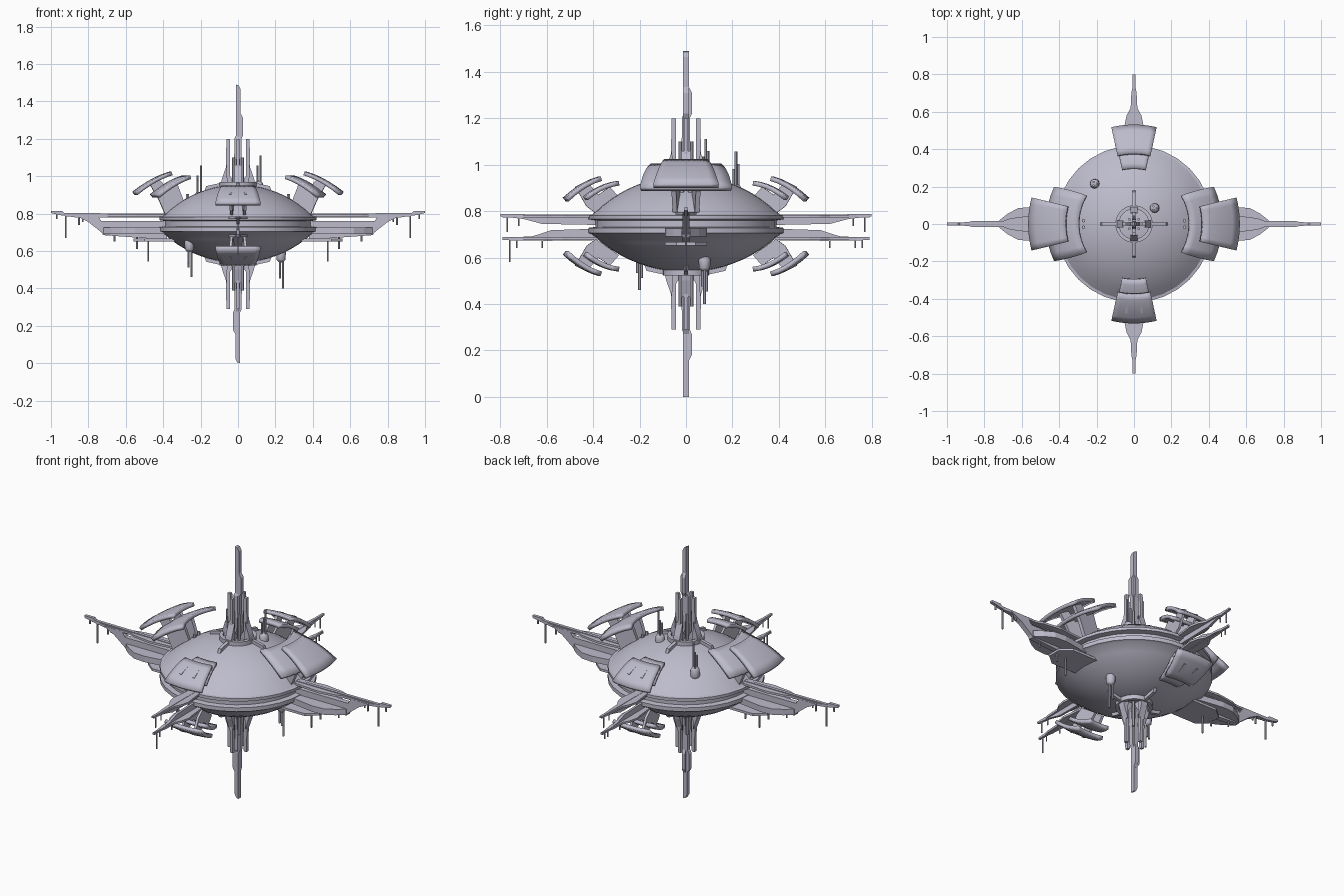
import bpy, bmesh, math
from mathutils import Matrix, Vector

cube = bpy.data.objects.get("Cube")
if cube:
    bpy.data.objects.remove(cube, do_unlink=True)

metal = bpy.data.materials.new("pale_grey_metal")
metal.use_nodes = True
color = (0.51, 0.50, 0.60, 1)
metal.diffuse_color = color
metal.node_tree.nodes["Principled BSDF"].inputs["Base Color"].default_value = color

MID = 0.745    # height of the hull's middle
SIDES = {"left": 0, "back": 90, "right": 180, "front": 270}


def finish(name, bm, turn=0, flip=None, smooth=False):
    """Turn about z, optionally mirror in height, and make the object."""
    if flip is not None:
        for v in bm.verts:
            v.co.z = 2 * flip - v.co.z
    bm.transform(Matrix.Rotation(math.radians(turn), 4, 'Z'))
    bmesh.ops.recalc_face_normals(bm, faces=bm.faces)
    mesh = bpy.data.meshes.new(name)
    bm.to_mesh(mesh)
    bm.free()
    mesh.materials.append(metal)
    ob = bpy.data.objects.new(name, mesh)
    bpy.context.collection.objects.link(ob)
    if smooth:
        bpy.ops.object.select_all(action='DESELECT')
        ob.select_set(True)
        bpy.context.view_layer.objects.active = ob
        bpy.ops.object.shade_smooth_by_angle(angle=math.radians(30))
    return ob


def extrude(points, depth):
    bm = bmesh.new()
    face = bm.faces.new([bm.verts.new(p) for p in points])
    out = bmesh.ops.extrude_face_region(bm, geom=[face])
    moved = [g for g in out["geom"] if isinstance(g, bmesh.types.BMVert)]
    bmesh.ops.translate(bm, verts=moved, vec=depth)
    return bm


def blade(name, profile, thick, turn=0, flip=None, offset=0):
    """Upright plate from (outward, height) points."""
    bm = extrude([(u, offset - thick / 2, z) for u, z in profile], (0, thick, 0))
    return finish(name, bm, turn, flip)


def deck(name, half, low, high, turn=0, flip=None):
    """Level plate from (outward, half width) points, symmetrical."""
    pts = [(u, w, low) for u, w in half] + [(u, -w, low) for u, w in reversed(half)]
    return finish(name, extrude(pts, (0, 0, high - low)), turn, flip)


def rod(name, x, y, low, high, radius, turn=0, flip=None, sides=6):
    bm = bmesh.new()
    bmesh.ops.create_cone(bm, cap_ends=True, segments=sides, radius1=radius, radius2=radius,
                          depth=high - low,
                          matrix=Matrix.Translation((x, y, (low + high) / 2)))
    return finish(name, bm, turn, flip)


def lathe(name, profile, steps=32, closed=False, flip=None):
    bm = bmesh.new()
    vs = [bm.verts.new((r, 0, z)) for r, z in profile]
    pairs = list(zip(vs, vs[1:])) + ([(vs[-1], vs[0])] if closed else [])
    edges = [bm.edges.new(p) for p in pairs]
    bmesh.ops.spin(bm, geom=vs + edges, cent=(0, 0, 0), axis=(0, 0, 1),
                   angle=math.tau, steps=steps)
    bmesh.ops.remove_doubles(bm, verts=bm.verts, dist=0.0005)
    return finish(name, bm, flip=flip, smooth=True)


def shield(name, radii, angles, heights, turn, flip=None):
    """Curved armour plate: a domed sector of a ring."""
    bm = bmesh.new()
    rows, cols = 5, 8
    grid = []
    for i in range(rows + 1):
        t = i / rows
        r = radii[0] + t * (radii[1] - radii[0])
        half = math.radians(angles[0] + t * (angles[1] - angles[0]))
        z = heights[0] + t * (heights[1] - heights[0]) + 0.05 * t * (1 - t)
        arc = [half * (2 * j / cols - 1) for j in range(cols + 1)]
        grid.append([bm.verts.new((r * math.cos(a), r * math.sin(a), z)) for a in arc])
    for a, b in zip(grid, grid[1:]):
        for j in range(cols):
            bm.faces.new((a[j], a[j + 1], b[j + 1], b[j]))
    ob = finish(name, bm, turn, flip, smooth=True)
    mod = ob.modifiers.new("thickness", 'SOLIDIFY')
    mod.thickness = 0.02
    mod.offset = 0


# Lens-shaped hull with two rims and a groove
def cap(edge, base, height, count=10):
    big = (edge ** 2 + height ** 2) / (2 * abs(height))
    sign = math.copysign(1, height)
    radii = [edge * i / count for i in range(count + 1)]
    return [(r, base + height - sign * (big - math.sqrt(big ** 2 - r * r))) for r in radii]


top = cap(0.405, 0.785, 0.168)
bottom = cap(0.405, 0.70, -0.162)
groove = [(0.42, 0.782), (0.42, 0.765), (0.39, 0.76), (0.39, 0.732), (0.42, 0.728), (0.42, 0.705)]
lathe("hull", top + groove + bottom[::-1])

# Upper and lower masts; the lower one is turned half round
mast = [(-0.012, 0.9), (-0.03, 1.0), (-0.02, 1.12), (-0.02, 1.2), (-0.01, 1.22), (-0.01, 1.49),
        (0.004, 1.485), (0.014, 1.465), (0.014, 1.335), (0.028, 1.31), (0.028, 1.22),
        (0.018, 1.2), (0.018, 1.1), (0.03, 1.0), (0.012, 0.9)]
for label, flip, turn in (("upper", None, 0), ("lower", MID, 180)):
    blade(label + "_mast", mast, 0.024, turn, flip)
    blade(label + "_mast_cross", [(u * 0.9, min(z, 1.34)) for u, z in mast], 0.02, 90, flip)
    lathe(label + "_mast_collar", [(0.08, 0.92), (0.10, 0.92), (0.10, 0.968), (0.08, 0.968)],
          24, True, flip)
    fin = [(0.02, 0.92), (0.18, 0.92), (0.17, 0.947), (0.09, 0.965), (0.065, 1.03),
           (0.062, 1.2), (0.044, 1.2), (0.042, 1.0), (0.02, 0.97)]
    for k in range(4):
        blade(label + "_mast_fin", fin, 0.018, 90 * k, flip)
        blade(label + "_fin_root", [(0.055, 0.92), (0.1, 0.92), (0.085, 0.99), (0.06, 1.06)],
              0.04, 90 * k, flip)
        rod(label + "_mast_rod", 0.035, 0, 0.93, 1.1, 0.008, 45 + 90 * k, flip)

# Armour plates on bracket arms
arm = [(0.29, 0.86), (0.39, 0.79), (0.43, 0.88), (0.48, 0.965), (0.43, 0.99),
       (0.38, 0.93), (0.33, 0.965)]
small_arm = [(u, z - 0.06 * (z > 0.87)) for u, z in arm]
for side, turn in SIDES.items():
    if side in ("left", "right"):
        shield(side + "_outer_shield", (0.365, 0.56), (15, 14.5), (1.015, 0.908), turn)
        shield(side + "_inner_shield", (0.295, 0.465), (31, 25), (0.995, 0.895), turn)
        for s in (-1, 1):
            blade(side + "_shield_arm", arm, 0.02, turn + 7 * s)
            rod(side + "_shield_peg", 0.27, 0.018 * s, 0.86, 0.905, 0.01, turn)
    else:
        for label, flip in (("upper", None), ("lower", 0.735)):
            name = side + "_" + label
            shield(name + "_outer_shield", (0.375, 0.525), (13.5, 13.2), (0.94, 0.85), turn, flip)
            shield(name + "_inner_shield", (0.295, 0.44), (12.4, 12.4), (0.92, 0.855), turn, flip)
            for s in (-1, 1):
                blade(name + "_shield_arm", small_arm, 0.014, turn + 5 * s, flip)

# Long side wings with hanging spikes
spar = [(0.36, 0.8), (0.93, 0.803), (0.94, 0.815), (1, 0.815), (1, 0.803),
        (0.95, 0.792), (0.87, 0.78), (0.36, 0.78)]
keel = [(0.87, 0.79), (0.8, 0.755), (0.73, 0.70), (0.72, 0.685), (0.38, 0.66),
        (0.38, 0.76), (0.73, 0.76), (0.75, 0.79)]
for side in ("left", "right"):
    turn = SIDES[side]
    blade(side + "_wing_spar", spar, 0.018, turn)
    blade(side + "_wing_keel", keel, 0.03, turn)
    deck(side + "_wing_upper_deck", [(0.38, 0.03), (0.55, 0.045), (0.66, 0.03),
         (0.7, 0.016), (0.88, 0.012), (0.92, 0.008)], 0.785, 0.797, turn)
    deck(side + "_wing_body", [(0.36, 0.06), (0.55, 0.09), (0.62, 0.085), (0.675, 0.055),
         (0.72, 0.02)], 0.69, 0.725, turn)
    deck(side + "_wing_lower_deck", [(0.33, 0.09), (0.5, 0.09), (0.56, 0.04)], 0.652, 0.666, turn)
    for x, low in ((0.92, 0.67), (0.85, 0.74), (0.83, 0.755), (0.97, 0.77)):
        rod(side + "_wing_spike", x, 0, low, 0.8, 0.005, turn)
    for x, low in ((0.54, 0.61), (0.48, 0.545), (0.66, 0.65)):
        rod(side + "_wing_lower_spike", x, 0, low, 0.7, 0.005, turn)

# Short forked wings at front and back
upper_prong = [(0.36, 0.785), (0.8, 0.787), (0.8, 0.778), (0.7, 0.766), (0.62, 0.745),
               (0.36, 0.74)]
lower_prong = [(0.36, 0.725), (0.58, 0.718), (0.66, 0.692), (0.79, 0.684), (0.79, 0.675),
               (0.6, 0.672), (0.36, 0.675)]
plan = [(0.36, 0.03), (0.5, 0.045), (0.53, 0.05), (0.58, 0.04), (0.62, 0.018), (0.7, 0.014),
        (0.74, 0.006), (0.79, 0.004)]
for side, low_tip in (("front", 0.58), ("back", 0.64)):
    turn = SIDES[side]
    blade(side + "_wing_upper_prong", upper_prong, 0.014, turn)
    blade(side + "_wing_lower_prong", lower_prong, 0.014, turn)
    deck(side + "_wing_upper_deck", plan, 0.772, 0.784, turn)
    deck(side + "_wing_lower_deck", plan, 0.676, 0.688, turn)
    for u, low, high in ((0.77, 0.71, 0.78), (0.72, 0.735, 0.78), (0.76, low_tip, 0.68),
                         (0.73, 0.64, 0.68), (0.62, 0.64, 0.68)):
        rod(side + "_wing_spike", u, 0, low, high, 0.004, turn)

# Antenna pods: rounded stub with a cluster of spikes
for x, y, base, tip in ((-0.21, 0.215, 0.865, 1.058), (0.11, 0.085, 0.925, 1.11),
                        (-0.26, -0.2, 0.645, 0.46), (0.23, 0.08, 0.59, 0.40)):
    up = 1 if tip > base else -1
    bm = bmesh.new()
    bmesh.ops.create_uvsphere(bm, u_segments=12, v_segments=8, radius=0.026)
    for v in bm.verts:
        if v.co.z * up > 0:
            v.co.z += up * 0.025
    bmesh.ops.translate(bm, verts=bm.verts, vec=Vector((x, y, base)))
    finish("antenna_pod", bm, smooth=True)
    for k, reach in enumerate((1.0, 0.72, 0.6)):
        a = math.tau * k / 3
        end = base + (tip - base) * reach
        rod("antenna_spike", x + 0.011 * math.cos(a), y + 0.011 * math.sin(a),
            min(base, end), max(base, end), 0.006)
